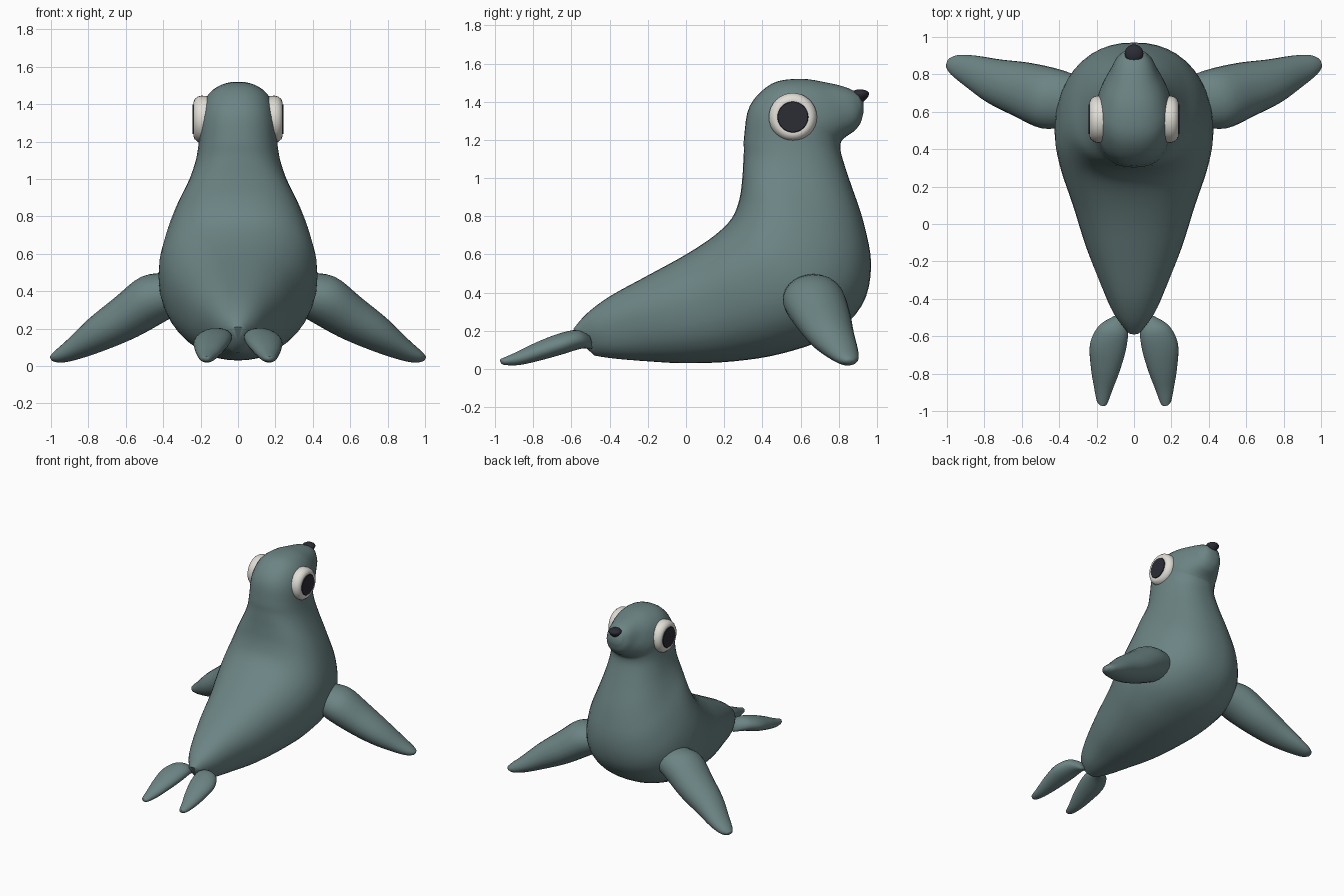
import bpy, bmesh, math
from mathutils import Vector

cube = bpy.data.objects.get("Cube")
if cube:
    bpy.data.objects.remove(cube, do_unlink=True)


def make_material(name, red, green, blue):
    mat = bpy.data.materials.new(name)
    mat.use_nodes = True
    colour = (red, green, blue, 1)
    mat.diffuse_color = colour
    mat.node_tree.nodes["Principled BSDF"].inputs["Base Color"].default_value = colour
    return mat


skin = make_material("grey_green_skin", .15, .23, .23)
white = make_material("eye_white", .75, .73, .67)
dark = make_material("near_black", .025, .025, .036)


def finish(name, bm, materials, angle=60):
    bmesh.ops.recalc_face_normals(bm, faces=bm.faces[:])
    mesh = bpy.data.meshes.new(name)
    bm.to_mesh(mesh)
    bm.free()
    for mat in materials:
        mesh.materials.append(mat)
    obj = bpy.data.objects.new(name, mesh)
    bpy.context.collection.objects.link(obj)
    bpy.ops.object.select_all(action='DESELECT')
    obj.select_set(True)
    bpy.context.view_layer.objects.active = obj
    bpy.ops.object.shade_smooth_by_angle(angle=math.radians(angle))
    return obj


def spline(a, b, c, d, t):
    # Catmull-Rom interpolation between b and c
    return b + (c - a) * (t / 2) + (a * 2 - b * 5 + c * 4 - d) * (t * t / 2) \
        + (b * 3 - a - c * 3 + d) * (t ** 3 / 2)


def rounded(value, power):
    return math.copysign(abs(value) ** (2 / power), value)


def loft(name, sections, sides=36, steps=4, power=2.0):
    """Skin smooth rings, each given as centre, half-width and half-height vectors."""
    keys = [sections[0]] + sections + [sections[-1]]
    rings = []
    for i in range(1, len(keys) - 2):
        for s in range(steps):
            rings.append([spline(*(k[j] for k in keys[i - 1:i + 3]), s / steps)
                          for j in range(3)])
    rings.append(sections[-1])
    bm = bmesh.new()
    loops = []
    for centre, u, v in rings:
        loop = []
        for k in range(sides):
            a = math.tau * k / sides
            loop.append(bm.verts.new(centre + u * rounded(math.cos(a), power)
                                     + v * rounded(math.sin(a), power)))
        loops.append(loop)
    for lower, upper in zip(loops, loops[1:]):
        for k in range(sides):
            n = (k + 1) % sides
            bm.faces.new((lower[k], lower[n], upper[n], upper[k]))
    # Slightly domed end caps
    for loop, ring, inner in ((loops[0], rings[0], rings[1]),
                              (loops[-1], rings[-1], rings[-2])):
        out = (ring[0] - inner[0]).normalized() * min(ring[1].length, ring[2].length) * .3
        tip = bm.verts.new(ring[0] + out)
        for k in range(sides):
            bm.faces.new((loop[k], loop[(k + 1) % sides], tip))
    return finish(name, bm, [skin])


# Body, neck and muzzle: back (y, z), belly (y, z), half width
body_rings = [
    (-.59, .21, -.48, .07, .05), (-.52, .29, -.38, .055, .115),
    (-.4, .38, -.2, .04, .18), (-.2, .49, 0, .03, .26),
    (0, .6, .25, .04, .33), (.15, .7, .5, .08, .395),
    (.24, .79, .75, .17, .425), (.28, .89, .92, .33, .4),
    (.295, 1, .97, .54, .345), (.3, 1.08, .93, .77, .28),
    (.303, 1.14, .86, .98, .235), (.305, 1.22, .815, 1.12, .213),
    (.335, 1.38, .81, 1.18, .205), (.45, 1.495, .825, 1.205, .195),
    (.6, 1.52, .85, 1.225, .165), (.74, 1.5, .885, 1.25, .125),
    (.84, 1.475, .915, 1.29, .095), (.9, 1.445, .93, 1.345, .06),
]
sections = []
for by, bz, fy, fz, width in body_rings:
    back, belly = Vector((0, by, bz)), Vector((0, fy, fz))
    sections.append(((back + belly) / 2, Vector((width, 0, 0)), (back - belly) / 2))
loft("body", sections, sides=40, power=2.3)

# Flippers: centre (x, y, z), half chord, half thickness
front_rings = [
    (.32, .65, .4, .14, .11), (.45, .67, .36, .165, .135),
    (.6, .72, .26, .148, .12), (.75, .765, .17, .12, .095),
    (.88, .82, .09, .085, .06), (.96, .85, .05, .055, .036),
    (.995, .86, .04, .025, .016),
]
rear_rings = [
    (.08, -.5, .14, .03, .035), (.11, -.56, .155, .08, .05),
    (.14, -.66, .13, .097, .055), (.155, -.78, .09, .077, .048),
    (.165, -.88, .055, .05, .035), (.17, -.95, .04, .03, .02),
    (.17, -.97, .04, .015, .012),
]


def flipper(name, rings, side):
    flip = Vector((side, 1, 1))
    axis = (Vector(rings[-1][:3]) - Vector(rings[0][:3])).normalized()
    across = axis.cross(Vector((0, 0, 1))).normalized()
    up = across.cross(axis)
    parts = [(Vector(r[:3]) * flip, across * r[3] * flip, up * r[4] * flip)
             for r in rings]
    return loft(name, parts, sides=24)


# Eyes: turned profile (radius, distance outward), dark in the middle
eye_profile = [(.122, .15), (.126, .195), (.121, .215), (.107, .232),
               (.092, .238), (.081, .237), (.078, .242)]


def eye(name, side):
    bm = bmesh.new()
    loops = []
    for radius, out in eye_profile:
        loops.append([bm.verts.new((side * out,
                                    .56 + radius * math.cos(math.tau * k / 32),
                                    1.32 + radius * math.sin(math.tau * k / 32)))
                      for k in range(32)])
    for inner, outer in zip(loops, loops[1:]):
        for k in range(32):
            n = (k + 1) % 32
            bm.faces.new((inner[k], inner[n], outer[n], outer[k]))
    bm.faces.new(loops[0])
    bm.faces.new(loops[-1])
    for face in bm.faces:
        radius = max(math.hypot(v.co.y - .56, v.co.z - 1.32) for v in face.verts)
        face.material_index = int(radius < .085)
    return finish(name, bm, [white, dark], 40)


for label, side in (("left", 1), ("right", -1)):
    flipper(label + "_front_flipper", front_rings, side)
    flipper(label + "_rear_flipper", rear_rings, side)
    eye(label + "_eye", side)

# Nose: a small ball, flatter above and tapering below
bm = bmesh.new()
bmesh.ops.create_uvsphere(bm, u_segments=20, v_segments=12, radius=1)
for v in bm.verts:
    x, y, z = v.co
    taper = 1 + .3 * min(z, 0)
    v.co = (x * .05 * taper, .912 + y * .048 * taper, 1.44 + z * (.025 if z > 0 else .045))
finish("nose", bm, [dark])
